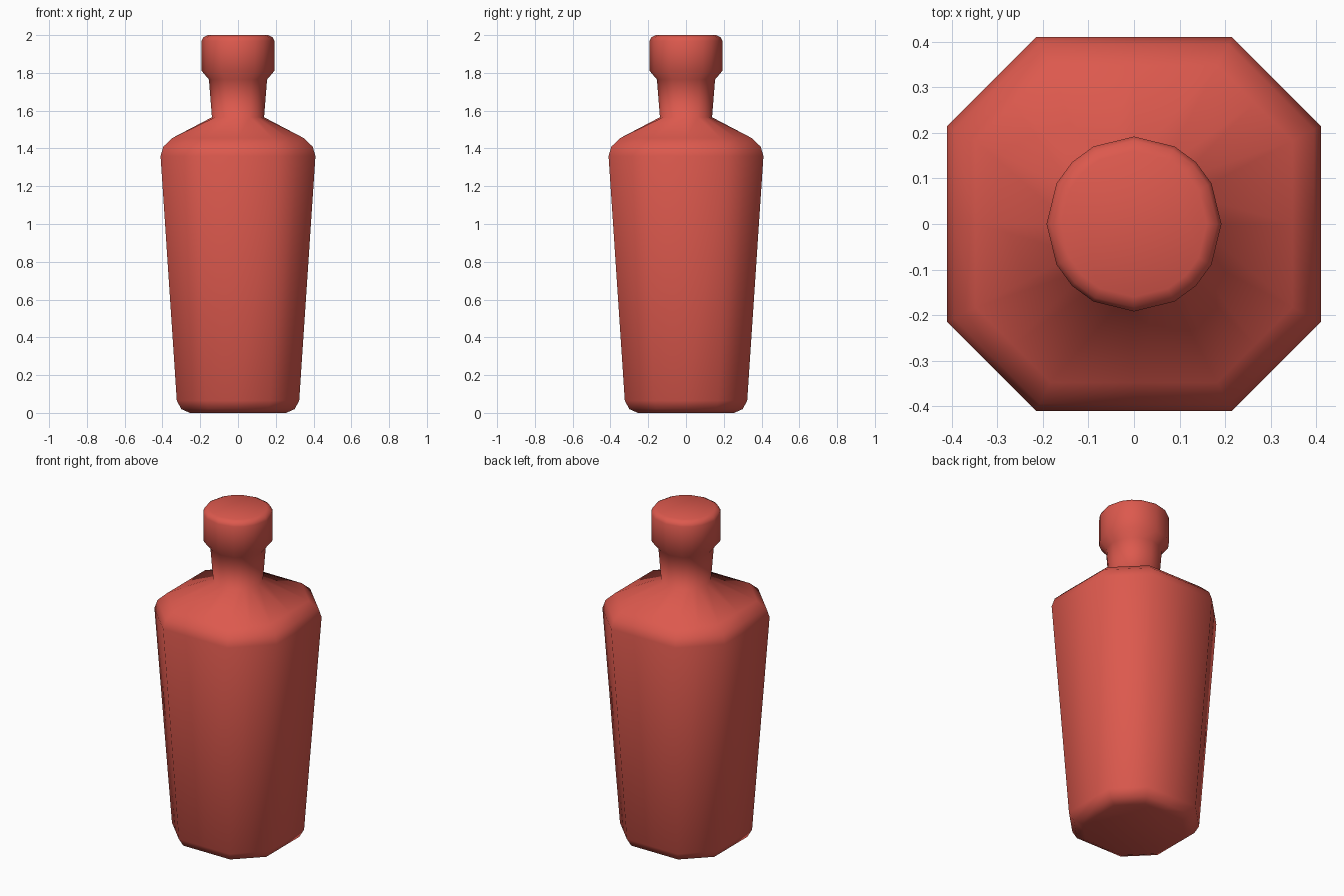
import bpy, bmesh, math

if "Cube" in bpy.data.objects:
    bpy.data.objects.remove(bpy.data.objects["Cube"])

# Each ring has 16 points: side middles, octagon corners, chamfer middles
CORNER = 0.525                      # corner position as a fraction of half width
octagon = []
circle = []
for q in range(4):
    c, s = round(math.cos(q * math.pi / 2)), round(math.sin(q * math.pi / 2))
    mid = (1 + CORNER) / 2
    for x, y in [(1, 0), (1, CORNER), (mid, mid), (CORNER, 1)]:
        px, py = c * x - s * y, s * x + c * y
        r = math.hypot(px, py)
        octagon.append((px, py))
        circle.append((px / r, py / r))

# Profile: (cross-section, half width, height)
profile = [
    # body with rounded base and tapered sides
    (octagon, 0.255, 0.0), (octagon, 0.30, 0.02), (octagon, 0.324, 0.065),
    (octagon, 0.41, 1.36), (octagon, 0.395, 1.41), (octagon, 0.348, 1.455),
    # neck
    (circle, 0.138, 1.565), (circle, 0.154, 1.765),
    # stopper
    (circle, 0.192, 1.81), (circle, 0.192, 1.97),
    (circle, 0.183, 1.988), (circle, 0.16, 2.0),
]

# Loft the rings into one closed skin
bm = bmesh.new()
rings = [[bm.verts.new((x * w, y * w, z)) for x, y in shape] for shape, w, z in profile]
for low, high in zip(rings, rings[1:]):
    for i in range(16):
        j = (i + 1) % 16
        bm.faces.new((low[i], low[j], high[j], high[i]))
bm.faces.new(rings[0][::-1])
bm.faces.new(rings[-1])
bmesh.ops.recalc_face_normals(bm, faces=bm.faces)

mesh = bpy.data.meshes.new("bottle")
bm.to_mesh(mesh)
bm.free()
bottle = bpy.data.objects.new("bottle", mesh)
bpy.context.collection.objects.link(bottle)

# Red finish and smooth shading
red = bpy.data.materials.new("red")
red.diffuse_color = (0.72, 0.10, 0.075, 1)
red.use_nodes = True
red.node_tree.nodes["Principled BSDF"].inputs["Base Color"].default_value = red.diffuse_color
mesh.materials.append(red)
bpy.context.view_layer.objects.active = bottle
bottle.select_set(True)
bpy.ops.object.shade_smooth_by_angle(angle=math.radians(75))
